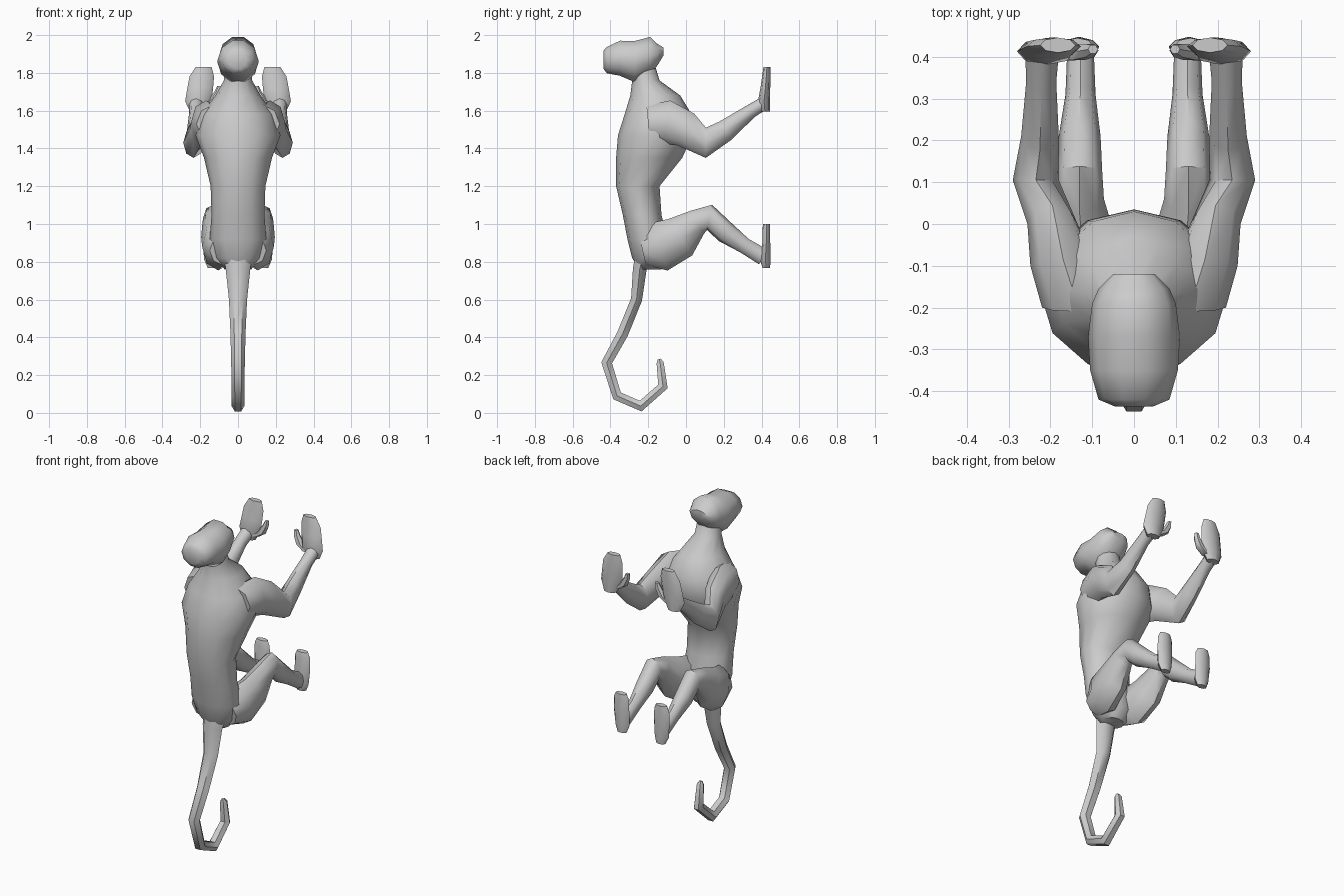
import bpy, bmesh, math
from mathutils import Vector


def loft(name, rings, sides=8, along=None, mirror=False):
    """Skin elliptical rings (x, y, z, half width in x, half depth) along a path."""
    bm = bmesh.new()
    pts = [Vector(r[:3]) for r in rings]
    loops = []
    for i, (x, y, z, a, b) in enumerate(rings):
        if along:
            t = Vector(along)
        else:
            t = Vector((0, 0, 0))
            if i > 0:
                t += (pts[i] - pts[i - 1]).normalized()
            if i < len(pts) - 1:
                t += (pts[i + 1] - pts[i]).normalized()
        t.x = 0
        v = t.normalized().cross(Vector((1, 0, 0)))
        loop = []
        for k in range(sides):
            g = 2 * math.pi * k / sides
            loop.append(bm.verts.new(pts[i] + Vector((a * math.cos(g), 0, 0)) + v * b * math.sin(g)))
        loops.append(loop)
    for p, q in zip(loops, loops[1:]):
        for k in range(sides):
            j = (k + 1) % sides
            bm.faces.new((p[k], p[j], q[j], q[k]))
    bm.faces.new(loops[0][::-1])
    bm.faces.new(loops[-1])
    bmesh.ops.recalc_face_normals(bm, faces=bm.faces)
    me = bpy.data.meshes.new(name)
    bm.to_mesh(me)
    bm.free()
    ob = bpy.data.objects.new(name, me)
    bpy.context.collection.objects.link(ob)
    bpy.ops.object.select_all(action='DESELECT')
    bpy.context.view_layer.objects.active = ob
    ob.select_set(True)
    bpy.ops.object.shade_smooth_by_angle(angle=math.radians(50))
    if mirror:
        ob.modifiers.new("Mirror", 'MIRROR')
    return ob


# Torso and neck: height, back, front, half width
torso = [(.76, -.25, -.13, .07), (.82, -.285, -.09, .125), (.92, -.31, -.1, .15),
         (1.05, -.335, -.13, .14), (1.2, -.37, -.14, .145), (1.35, -.37, -.02, .18),
         (1.47, -.36, .035, .225), (1.58, -.325, .03, .195), (1.68, -.295, -.03, .12),
         (1.76, -.285, -.14, .075), (1.86, -.3, -.17, .065)]
loft("torso", [(0, (b + f) / 2, z, w, (f - b) / 2) for z, b, f, w in torso], 12, (0, 0, 1))

# Head: depth, underside, top, half width
head = [(-.437, 1.82, 1.92, .045), (-.42, 1.795, 1.94, .085), (-.35, 1.78, 1.975, .105),
        (-.27, 1.745, 1.975, .11), (-.19, 1.79, 1.995, .1), (-.155, 1.83, 1.96, .085),
        (-.12, 1.89, 1.935, .05)]
loft("head", [(0, y, (lo + hi) / 2, w, (hi - lo) / 2) for y, lo, hi, w in head], 10, (0, 1, 0))

# Curled tail
loft("tail", [(0, -.22, .86, .08, .05), (0, -.245, .76, .065, .042), (0, -.262, .6, .048, .034),
              (0, -.335, .42, .04, .034), (0, -.42, .265, .036, .033), (0, -.365, .09, .034, .031),
              (0, -.24, .036, .034, .033), (0, -.122, .14, .03, .031), (0, -.137, .265, .022, .022),
              (0, -.142, .285, .01, .01)], 6)

# Arms, hands and thumbs
loft("arm", [(.13, -.2, 1.53, .09, .1), (.17, -.1, 1.54, .078, .115), (.195, 0, 1.5, .06, .095),
             (.235, .105, 1.43, .055, .08), (.225, .21, 1.495, .045, .058),
             (.222, .34, 1.595, .036, .037), (.22, .405, 1.635, .04, .035)], 8, mirror=True)
loft("hand", [(.215, .418, 1.595, .04, .026), (.21, .413, 1.65, .07, .032),
              (.2, .42, 1.72, .068, .026), (.192, .425, 1.78, .065, .022),
              (.182, .428, 1.832, .042, .018)], 8, (0, 0, 1), True)
loft("thumb", [(.175, .41, 1.625, .03, .022), (.13, .412, 1.655, .028, .022),
               (.105, .415, 1.7, .02, .018), (.098, .418, 1.73, .012, .012)], 6, (0, 0, 1), True)

# Legs and feet
loft("leg", [(.08, -.23, .86, .07, .08), (.105, -.14, .88, .085, .133), (.12, -.03, .93, .075, .115),
             (.13, .06, 1.01, .058, .07), (.13, .125, 1.035, .054, .068), (.13, .21, .955, .05, .058),
             (.128, .31, .885, .036, .042), (.128, .41, .825, .032, .045)], 8, mirror=True)
loft("foot", [(.13, .425, .768, .03, .02), (.132, .42, .81, .047, .028),
              (.135, .425, .9, .052, .021), (.135, .425, .97, .05, .021),
              (.135, .427, 1.0, .036, .018)], 8, (0, 0, 1), True)
